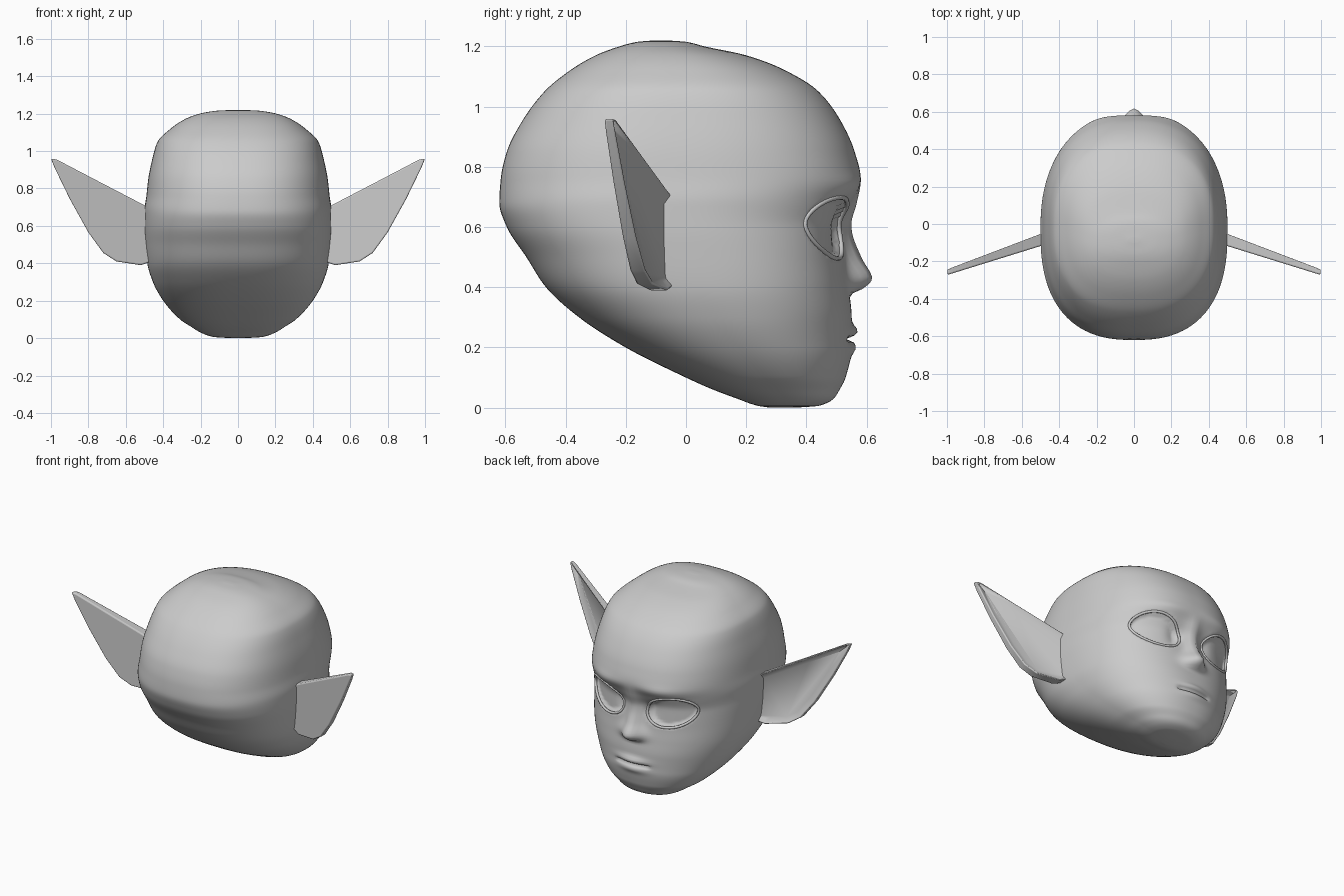
import bpy, bmesh, math

if "Cube" in bpy.data.objects:
    bpy.data.objects.remove(bpy.data.objects["Cube"])

# head slices: z, face y, nape y, half width
ROWS = [(0, .36, .28, .04), (.006, .44, .24, .13), (.03, .49, .17, .20), (.06, .51, .09, .25),
        (.1, .53, 0, .31), (.2, .55, -.20, .40), (.3, .55, -.355, .455), (.4, .54, -.465, .485),
        (.5, .53, -.53, .495), (.6, .53, -.595, .50), (.68, .555, -.62, .50), (.76, .58, -.615, .49),
        (.85, .56, -.595, .48), (.95, .515, -.545, .46), (1.05, .44, -.47, .43), (1.12, .33, -.385, .36),
        (1.17, .20, -.30, .285), (1.2, .06, -.22, .205), (1.215, 0, -.16, .12), (1.22, -.07, -.1, .03)]
NOSE = [(0, 0), (.37, 0), (.40, .055), (.43, .082), (.50, .052), (.58, .022), (.68, .012), (.76, 0), (2, 0)]
EYE_X, EYE_Z, EYE_A, EYE_B, TILT = .225, .597, .145, .098, math.radians(14)


def smooth(a, b, t):
    t = max(0, min(1, (t - a) / (b - a)))
    return t * t * (3 - 2 * t)


def bump(t, c, s):
    return math.exp(-((t - c) / s) ** 2)


def sample(rows, z):
    """Limited-slope cubic interpolation of the rows at height z."""
    i = 0
    while i < len(rows) - 2 and z > rows[i + 1][0]:
        i += 1
    h = rows[i + 1][0] - rows[i][0]
    t = (z - rows[i][0]) / h

    def slope(j, k):
        if j == 0 or j == len(rows) - 1:
            a = min(j, len(rows) - 2)
            return (rows[a + 1][k] - rows[a][k]) / (rows[a + 1][0] - rows[a][0])
        l = (rows[j][k] - rows[j - 1][k]) / (rows[j][0] - rows[j - 1][0])
        r = (rows[j + 1][k] - rows[j][k]) / (rows[j + 1][0] - rows[j][0])
        return 2 * l * r / (l + r) if l * r > 0 else 0

    return [rows[i][k] * (1 + 2 * t) * (1 - t) ** 2 + rows[i + 1][k] * t * t * (3 - 2 * t)
            + h * (slope(i, k) * t * (1 - t) ** 2 + slope(i + 1, k) * t * t * (t - 1))
            for k in range(1, len(rows[0]))]


def front_power(z):
    return 2.15 + .25 * smooth(.2, .5, z)


def features(x, z):
    """Forward offset of the face: nose, brow, cheek, lips and eye sockets."""
    ax = abs(x)
    d = sample(NOSE, z)[0] * bump(ax, 0, .035 + .03 * bump(z, .42, .07))
    d -= .018 * bump(z, .60, .07) * bump(ax, .1, .05)
    d += .012 * bump(z, .735, .035) * bump(ax, .2, .12)
    d += .020 * (bump(z, .255, .02) + .7 * bump(z, .2, .022)) * bump(ax, 0, .09)
    d -= .025 * bump(z, .229, .007) * smooth(.13, .09, ax) if ax < .13 else 0
    dx, dz = ax - EYE_X, z - EYE_Z
    u = (dx * math.cos(TILT) + dz * math.sin(TILT)) / EYE_A
    v = (dz * math.cos(TILT) - dx * math.sin(TILT)) / EYE_B
    d -= .028 * (1 - smooth(.88, 1.0, math.hypot(u, v)))
    return d


def face_y(x, z):
    yf, yb, w = sample(ROWS, z)
    c, n = (yf + yb) / 2, front_power(z)
    return c + (yf - c) * max(0, 1 - abs(x / w) ** n) ** (1 / n)


# head
bm = bmesh.new()
N, M = 192, 130
rings = []
for j in range(M + 1):
    z = .61 * (1 - math.cos(math.pi * j / M))
    yf, yb, w = sample(ROWS, z)
    c, ring = (yf + yb) / 2, []
    for i in range(N):
        a = 2 * math.pi * i / N
        ca, sa = math.cos(a), math.sin(a)
        n = front_power(z) if sa >= 0 else 2.5
        x = w * math.copysign(abs(ca) ** (2 / n), ca)
        y = c + (yf - c) * math.copysign(abs(sa) ** (2 / n), sa)
        if sa > 0:
            y += features(x, z) * smooth(0, .3, sa)
        ring.append(bm.verts.new((x, y, z)))
    rings.append(ring)
for lo, hi in zip(rings, rings[1:]):
    for i in range(N):
        k = (i + 1) % N
        bm.faces.new((lo[i], lo[k], hi[k], hi[i]))
bm.faces.new(rings[0][::-1])
bm.faces.new(rings[-1])
for f in bm.faces:
    f.smooth = True
mesh = bpy.data.meshes.new("head")
bm.to_mesh(mesh)
bpy.context.collection.objects.link(bpy.data.objects.new("head", mesh))


# eyelid rims
def eyelid(name, s):
    cu = bpy.data.curves.new(name, 'CURVE')
    cu.dimensions, cu.bevel_depth, cu.bevel_resolution = '3D', .008, 2
    sp = cu.splines.new('POLY')
    sp.points.add(47)
    sp.use_cyclic_u = True
    for i, p in enumerate(sp.points):
        a = 2 * math.pi * i / 48
        u, v = EYE_A * math.cos(a), EYE_B * math.sin(a)
        x = EYE_X + u * math.cos(TILT) - v * math.sin(TILT)
        z = EYE_Z + u * math.sin(TILT) + v * math.cos(TILT)
        p.co = (s * x, face_y(x, z) + features(x, z) - .002, z, 1)
    sp.use_smooth = True
    bpy.context.collection.objects.link(bpy.data.objects.new(name, cu))


# pointed ears with a hollow front
OUTLINE = [(.46, .69), (.5, .71), (.75, .84), (.97, .955), (1.0, .96), (.98, .91), (.9, .745),
           (.8, .565), (.72, .455), (.65, .41), (.52, .39), (.46, .41)]


def ear(name, s):
    bm = bmesh.new()
    front, back = [], []
    for x, z in OUTLINE:
        y = -.05 - .38 * (x - .5)
        front.append(bm.verts.new((s * x, y, z)))
        back.append(bm.verts.new((s * x, y - .068 + .07 * (x - .5), z)))
    f = bm.faces.new(front)
    bm.faces.new(back[::-1])
    for i in range(len(front)):
        k = (i + 1) % len(front)
        bm.faces.new((front[k], front[i], back[i], back[k]))
    bmesh.ops.recalc_face_normals(bm, faces=bm.faces)
    bmesh.ops.inset_region(bm, faces=[f], thickness=.035, depth=-.022)
    me = bpy.data.meshes.new(name)
    bm.to_mesh(me)
    ob = bpy.data.objects.new(name, me)
    bpy.context.collection.objects.link(ob)
    b = ob.modifiers.new("rounding", 'BEVEL')
    b.width, b.segments, b.limit_method, b.angle_limit = .012, 3, 'ANGLE', math.radians(35)
    bpy.ops.object.select_all(action='DESELECT')
    ob.select_set(True)
    bpy.context.view_layer.objects.active = ob
    bpy.ops.object.shade_smooth_by_angle(angle=math.radians(50))


for side, s in (("left", -1), ("right", 1)):
    eyelid(side + "_eyelid", s)
    ear(side + "_ear", s)
